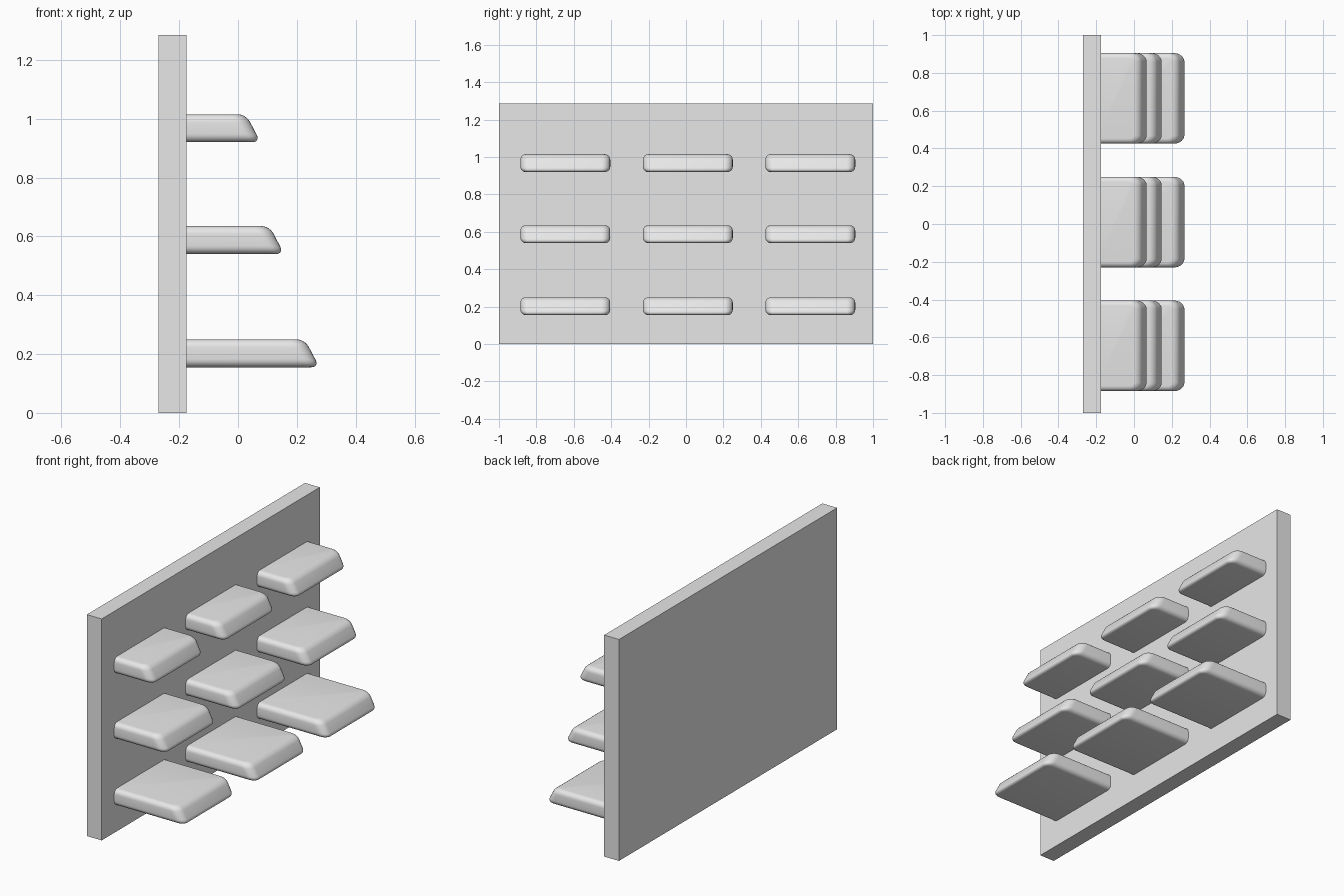
import bpy, bmesh

cube = bpy.data.objects.get("Cube")
if cube:
    bpy.data.objects.remove(cube, do_unlink=True)

grey = bpy.data.materials.new("light_grey")
grey.use_nodes = True
colour = (0.8, 0.8, 0.8, 1)
grey.diffuse_color = colour
grey.node_tree.nodes["Principled BSDF"].inputs["Base Color"].default_value = colour

WALL_X = -0.175   # front surface of the panel
HEIGHT = 0.095    # thickness of a step


def finish(bm, name):
    bmesh.ops.recalc_face_normals(bm, faces=bm.faces)
    mesh = bpy.data.meshes.new(name)
    bm.to_mesh(mesh)
    bm.free()
    mesh.materials.append(grey)
    obj = bpy.data.objects.new(name, mesh)
    bpy.context.collection.objects.link(obj)
    return obj


def block(profile, y0, y1):
    """Extrude an x-z profile along y."""
    bm = bmesh.new()
    face = bm.faces.new([bm.verts.new((x, y0, z)) for x, z in profile])
    ext = bmesh.ops.extrude_face_region(bm, geom=[face])
    for v in ext["geom"]:
        if isinstance(v, bmesh.types.BMVert):
            v.co.y = y1
    bmesh.ops.recalc_face_normals(bm, faces=bm.faces)
    return bm


def round_edges(bm, edges, width):
    bmesh.ops.bevel(bm, geom=edges, offset=width, offset_type='OFFSET',
                    segments=6, profile=0.5, affect='EDGES', clamp_overlap=True)


def add_step(name, tip, y, z):
    """Slant-nosed step with rounded corners and rims, rooted in the panel."""
    root = WALL_X - 0.02
    nose = tip + 0.012
    top = z + HEIGHT
    bm = block([(root, z), (nose, z), (nose - 0.05, top), (root, top)],
               y - 0.24, y + 0.24)
    # front corners, which run from bottom to top
    corners = [e for e in bm.edges
               if abs(e.verts[0].co.z - e.verts[1].co.z) > 0.05
               and min(v.co.x for v in e.verts) > WALL_X]
    round_edges(bm, corners, 0.045)
    # upper and lower rims, leaving the wall end square
    rims = [e for e in bm.edges
            if abs(e.verts[0].co.z - e.verts[1].co.z) < 0.001
            and max(v.co.x for v in e.verts) > WALL_X]
    round_edges(bm, rims, 0.028)
    obj = finish(bm, name)
    bpy.ops.object.select_all(action='DESELECT')
    obj.select_set(True)
    bpy.context.view_layer.objects.active = obj
    bpy.ops.object.shade_smooth_by_angle()


# Upright back panel
finish(block([(-0.27, 0), (WALL_X, 0), (WALL_X, 1.285), (-0.27, 1.285)], -1, 1),
       "back_panel")

# Three rows of steps, shorter towards the top
rows = {"lower": (0.265, 0.155), "middle": (0.145, 0.54), "upper": (0.065, 0.92)}
columns = {"front": -0.645, "centre": 0.01, "rear": 0.665}
for row, (tip, z) in rows.items():
    for column, y in columns.items():
        add_step(f"{row}_{column}_step", tip, y, z)
